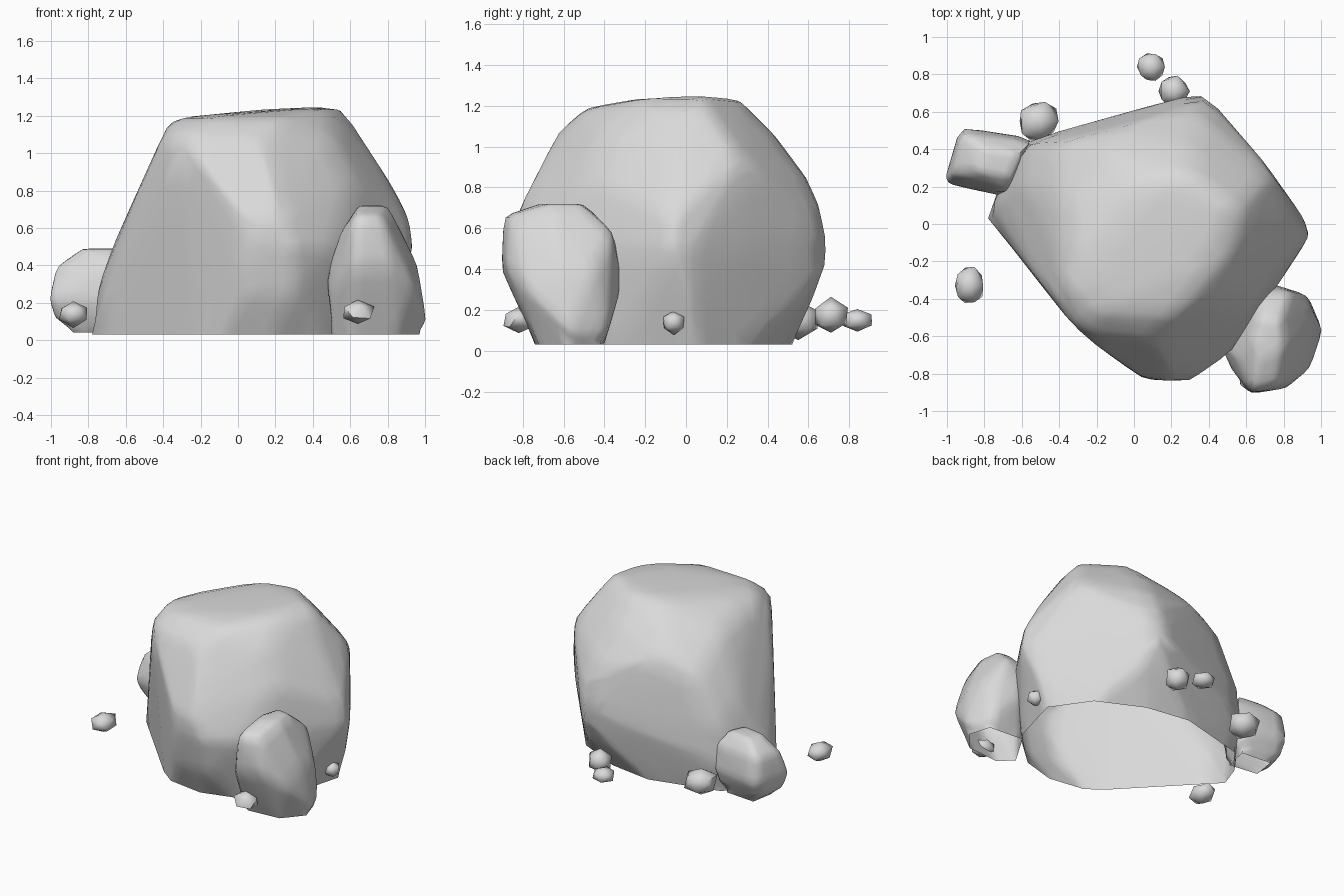
import bpy, bmesh, math, random
from mathutils import Vector

random.seed(4)
if "Cube" in bpy.data.objects:
    bpy.data.objects.remove(bpy.data.objects["Cube"], do_unlink=True)

stone = bpy.data.materials.new("grey_stone")
stone.use_nodes = True
colour = (0.7, 0.7, 0.7, 1)
stone.diffuse_color = colour
stone.node_tree.nodes["Principled BSDF"].inputs["Base Color"].default_value = colour


def finish(name, bm, angle):
    mesh = bpy.data.meshes.new(name)
    bm.to_mesh(mesh)
    bm.free()
    obj = bpy.data.objects.new(name, mesh)
    bpy.context.collection.objects.link(obj)
    mesh.materials.append(stone)
    bpy.ops.object.select_all(action='DESELECT')
    obj.select_set(True)
    bpy.context.view_layer.objects.active = obj
    bpy.ops.object.shade_smooth_by_angle(angle=math.radians(angle))
    return obj


def boulder(name, rings):
    """Wrap a convex skin around stacked outlines, open it below and wear it smooth."""
    bm = bmesh.new()
    for z, outline in rings:
        for x, y in outline:
            bm.verts.new((x, y, z))
    hull = bmesh.ops.convex_hull(bm, input=bm.verts[:])
    inner = [v for v in set(hull["geom_interior"] + hull["geom_unused"])
             if isinstance(v, bmesh.types.BMVert)]
    bmesh.ops.delete(bm, geom=inner, context='VERTS')
    bmesh.ops.recalc_face_normals(bm, faces=bm.faces[:])
    # The rock is hollow: remove the faces resting on the ground
    base = [f for f in bm.faces if max(v.co.z for v in f.verts) < 0.05]
    bmesh.ops.delete(bm, geom=base, context='FACES')
    bmesh.ops.subdivide_edges(bm, edges=bm.edges[:], cuts=3, use_grid_fill=True)
    worn = [v for v in bm.verts if not v.is_boundary]
    bmesh.ops.smooth_vert(bm, verts=worn, factor=0.5,
                          use_axis_x=True, use_axis_y=True, use_axis_z=True)
    return finish(name, bm, 60)


def pebble(name, place, size):
    bm = bmesh.new()
    bmesh.ops.create_icosphere(bm, subdivisions=1, radius=1)
    for v in bm.verts:
        v.co = Vector(place) + Vector(c * s * random.uniform(0.9, 1.1)
                                      for c, s in zip(v.co, size))
    return finish(name, bm, 55)


# Main rock: undercut all round, steep on the left-hand front, broad sloping top
boulder("main_boulder", [
    (0.03, [(-.78, .03), (-.72, .2), (-.56, .39), (-.05, .52), (.28, .47), (.61, .31),
            (.8, .04), (.69, -.36), (.42, -.62), (.17, -.69), (-.1, -.65), (-.22, -.56)]),
    (0.25, [(-.76, .08), (-.6, .44), (.2, .62), (.42, .58), (.87, .03),
            (.8, -.2), (.3, -.79), (.05, -.78), (-.27, -.53)]),
    (0.5, [(-.67, .08), (-.57, .43), (.15, .65), (.37, .71), (.7, .31), (.91, .03),
           (.94, -.07), (.79, -.3), (.53, -.68), (.3, -.84), (.05, -.83)]),
    (0.65, [(.92, -.06), (.37, .68), (.22, -.84), (.04, -.82), (-.6, .23)]),
    (0.85, [(-.51, -.3), (-.39, .44), (.12, .58), (.35, .59), (.69, .34), (.8, .15),
            (.81, -.05), (.61, -.46), (.2, -.73), (-.02, -.72)]),
    (0.94, [(-.1, .51), (.73, .27)]),
    (1.08, [(-.41, -.4), (-.3, -.58), (.1, -.62), (.51, -.39), (.64, -.05),
            (.6, .2), (.3, .42), (-.1, .38), (-.38, .1)]),
    (1.19, [(-.36, -.28), (-.2, -.47), (.22, -.49)]),
    (1.23, [(.04, .21), (.3, .27)]),
    (1.25, [(.5, -.15), (.55, .06)]),
])

# Tall rock leaning on the front
boulder("front_boulder", [
    (0.03, [(.5, -.65), (.6, -.74), (.85, -.72), (.97, -.58), (.92, -.42), (.65, -.4)]),
    (0.1, [(1.01, -.57), (.93, -.38)]),
    (0.3, [(.47, -.67), (.52, -.78), (.94, -.78), (.72, -.32)]),
    (0.4, [(.49, -.65), (.62, -.91), (.82, -.88), (.96, -.62), (.95, -.45),
           (.74, -.32), (.6, -.42)]),
    (0.58, [(.55, -.72), (.83, -.78), (.87, -.6), (.83, -.36), (.66, -.36)]),
    (0.66, [(.63, -.9), (.77, -.86)]),
    (0.72, [(.64, -.6), (.68, -.72), (.8, -.66), (.78, -.52), (.67, -.5)]),
])

# Stubby rock at the back
boulder("side_boulder", [
    (0.04, [(-.88, .25), (-.85, .42), (-.62, .4), (-.66, .22)]),
    (0.12, [(-.98, .26), (-.92, .47), (-.56, .43), (-.66, .16)]),
    (0.22, [(-1.01, .25), (-.99, .21), (-.93, .52), (-.54, .46), (-.66, .14)]),
    (0.4, [(-.97, .27), (-.92, .49), (-.54, .44), (-.66, .16)]),
    (0.49, [(-.84, .28), (-.8, .4), (-.6, .38), (-.66, .25)]),
])

# Loose pebbles around the base
for name, place, size in [
    ("back_pebble", (-.51, .55, .15), (.12, .12, .1)),
    ("lone_pebble", (-.88, -.33, .14), (.09, .11, .07)),
    ("front_pebble", (.64, -.82, .15), (.09, .08, .07)),
    ("rear_pebble", (.21, .71, .17), (.09, .09, .09)),
    ("outer_pebble", (.09, .84, .15), (.08, .08, .06)),
    ("left_pebble", (.82, -.06, .14), (.06, .06, .06)),
]:
    pebble(name, place, size)
